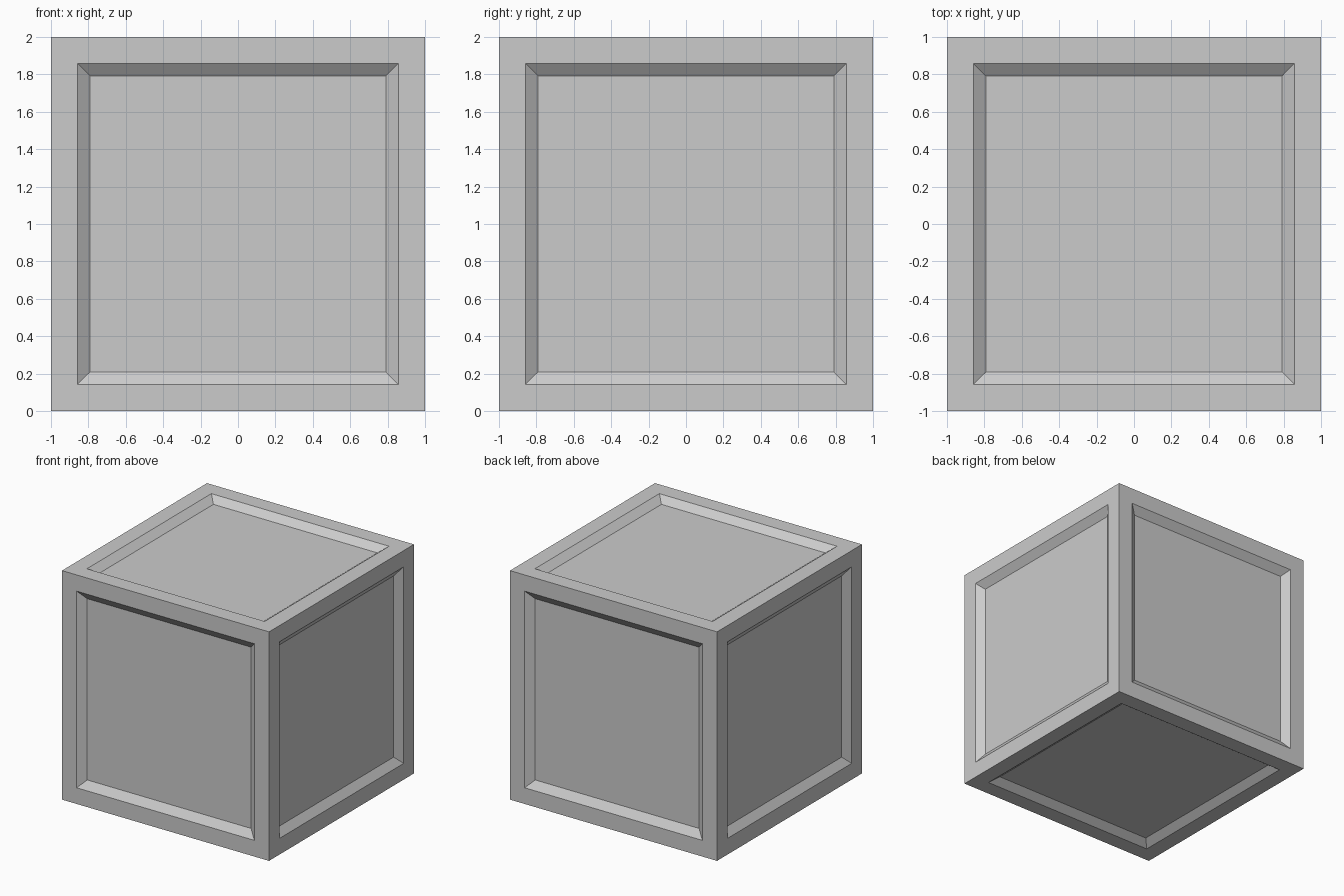
import bpy, bmesh

if "Cube" in bpy.data.objects:
    bpy.data.objects.remove(bpy.data.objects["Cube"])

PANEL = 0.80    # half width of each panel opening
FLOOR = 0.705   # half width of the sunken panel floor
DEPTH = 0.05    # how far the floor is sunk

# Solid block standing on the ground
bm = bmesh.new()
bmesh.ops.create_cube(bm, size=2.0)
faces = list(bm.faces)

# Flat frame border, then a sloped recess on all six sides
bmesh.ops.inset_individual(bm, faces=faces, thickness=1.0 - PANEL)
bmesh.ops.inset_individual(bm, faces=faces, thickness=PANEL - FLOOR)
for f in faces:
    normal = f.normal.copy()
    for v in f.verts:
        v.co -= normal * DEPTH

bmesh.ops.translate(bm, verts=bm.verts, vec=(0, 0, 1))
bmesh.ops.recalc_face_normals(bm, faces=bm.faces)

mesh = bpy.data.meshes.new("panelled_crate")
bm.to_mesh(mesh)
bm.free()
bpy.context.collection.objects.link(bpy.data.objects.new("panelled_crate", mesh))
